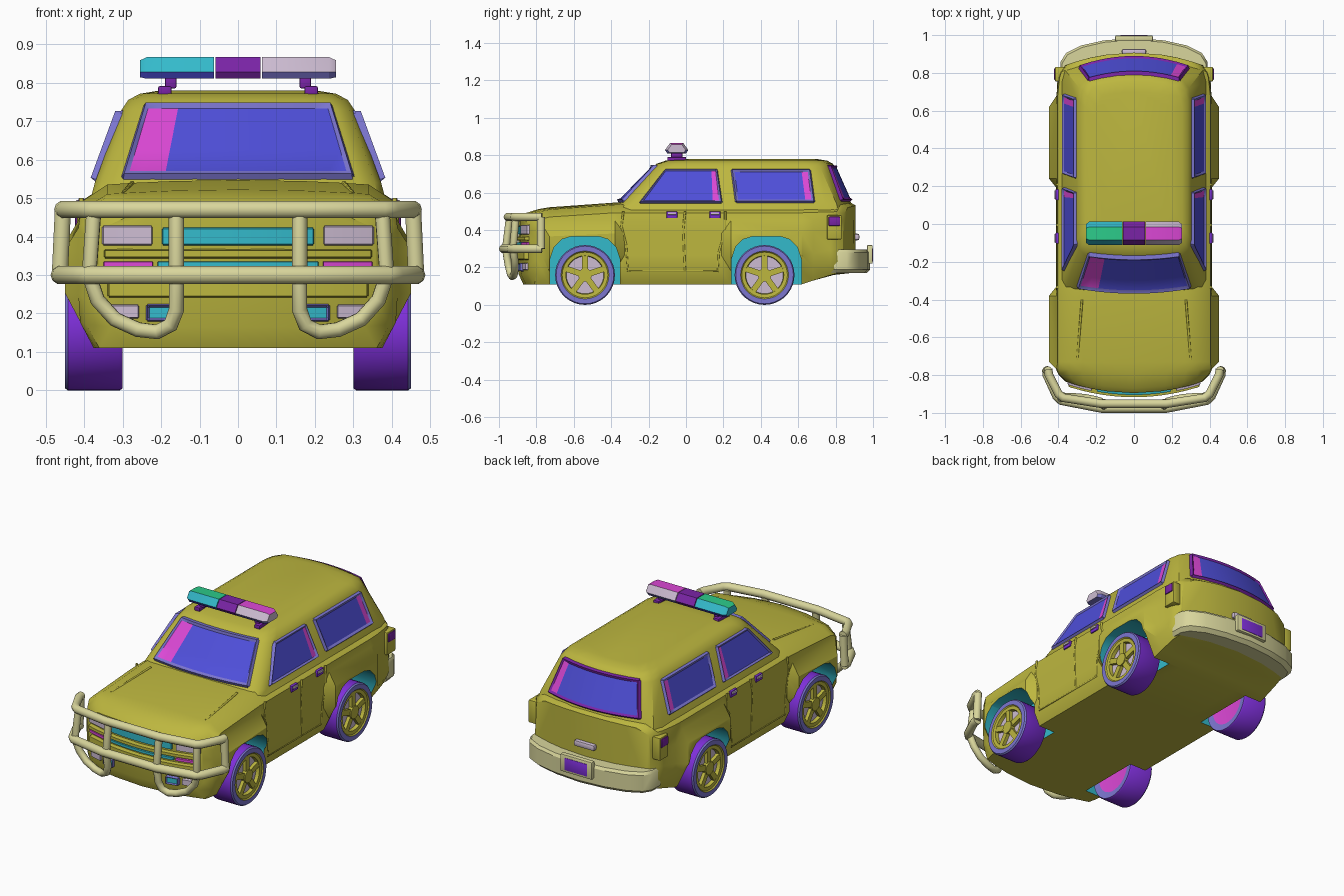
import bpy, bmesh, math
from mathutils import Vector, Matrix

if "Cube" in bpy.data.objects:
    bpy.data.objects.remove(bpy.data.objects["Cube"])

def mat(name, hexcol):
    c = [int(hexcol[i:i + 2], 16) / 255 for i in (0, 2, 4)]
    m = bpy.data.materials.new(name)
    m.diffuse_color = [*(((v + .055) / 1.055) ** 2.4 if v > .04 else v / 12.92 for v in c), 1]
    m.use_nodes = True
    m.node_tree.nodes["Principled BSDF"].inputs["Base Color"].default_value = m.diffuse_color
    return m

OLIVE, CREAM, PURPLE = mat("olive", "BDB73F"), mat("cream", "D9D69C"), mat("purple", "7A24A6")
VIOLET, LAVENDER, BLUE = mat("violet", "8030DC"), mat("lavender", "7C76D0"), mat("blue", "4F4FDA")
MAGENTA, CYAN = mat("magenta", "DC48D6"), mat("cyan", "34BACB")
GREEN, LILAC = mat("green", "2CCB8A"), mat("lilac", "CDBCD2")

def finish(name, bm, mats, recalc=True):
    if recalc:
        bmesh.ops.recalc_face_normals(bm, faces=bm.faces)
    me = bpy.data.meshes.new(name)
    bm.to_mesh(me)
    bm.free()
    for m in mats:
        me.materials.append(m)
    ob = bpy.data.objects.new(name, me)
    bpy.context.collection.objects.link(ob)
    return ob

def loft(bm, rings):
    vs = [[bm.verts.new(p) for p in r] for r in rings]
    n = len(rings[0])
    for a, b in zip(vs, vs[1:]):
        for i in range(n):
            bm.faces.new((a[i], a[(i + 1) % n], b[(i + 1) % n], b[i]))
    return vs

def mirrored(half):
    return half + [(-x, y, z) for x, y, z in half[-2:0:-1]]

def box(name, c, size, m, bevel=.006):
    bm = bmesh.new()
    bmesh.ops.create_cube(bm, size=1, matrix=Matrix.Translation(c) @ Matrix.Diagonal((*size, 1)))
    if bevel:
        bmesh.ops.bevel(bm, geom=bm.edges[:], offset=bevel, segments=2, affect='EDGES', profile=.5)
    return finish(name, bm, [m])

def tube(name, pts, r, m):
    cu = bpy.data.curves.new(name, 'CURVE')
    cu.dimensions, cu.bevel_depth, cu.bevel_resolution, cu.use_fill_caps = '3D', r, 3, True
    sp = cu.splines.new('POLY')
    sp.points.add(len(pts) - 1)
    for p, q in zip(sp.points, pts):
        p.co = (*q, 1)
    cu.materials.append(m)
    bpy.context.collection.objects.link(bpy.data.objects.new(name, cu))

def panel(name, corners, place, glass, frame=None, strip=None, f=.022, h=.006):
    """Framed pane that follows a curved surface: place(a, b, height) gives the 3D point."""
    bl, br, tr, tl = [Vector(c) for c in corners]
    fu, fv = f / (br - bl).length, f / (tl - bl).length
    def cuts(k, n):
        return [0, k / 2, k] + [k + (1 - 2 * k) * i / n for i in range(1, n)] + [1 - k, 1 - k / 2, 1]
    us, ws = cuts(fu, 12), cuts(fv, 3)
    nu, nv = len(us), len(ws)
    bm = bmesh.new()
    g = []
    for i, u in enumerate(us):
        g.append([])
        for j, v in enumerate(ws):
            d = min(i, j, nu - 1 - i, nv - 1 - j)
            uu, vv = u, v
            if i in (0, nu - 1) and j in (0, nv - 1):    # soften the corners
                uu, vv = u + (.5 - u) * fu, v + (.5 - v) * fv
            p = bl.lerp(br, uu).lerp(tl.lerp(tr, uu), vv)
            lift = (-.008, h + (.008 if frame else 0), h)[min(d, 2)]
            g[i].append(bm.verts.new(place(p.x, p.y, lift)))
    for i in range(nu - 1):
        for j in range(nv - 1):
            fc = bm.faces.new((g[i][j], g[i + 1][j], g[i + 1][j + 1], g[i][j + 1]))
            if min(i, j, nu - 2 - i, nv - 2 - j) < 2:
                fc.material_index = 1
            elif strip and strip[0] < (us[i] + us[i + 1]) / 2 < strip[1]:
                fc.material_index = 2
    bm.normal_update()
    c = (bl + tr) / 2
    out = Vector(place(c.x, c.y, 1)) - Vector(place(c.x, c.y, 0))
    bm.faces.ensure_lookup_table()
    if bm.faces[len(bm.faces) // 2].normal.dot(out) < 0:
        bmesh.ops.reverse_faces(bm, faces=bm.faces)
    return finish(name, bm, [glass, frame or glass, MAGENTA], False)

# Lower body: (y, half width, flare, bottom half width, bottom z, top z, bow)
stations = [(-.895, .36, 0, .33, .165, .45, .46), (-.87, .40, 0, .36, .11, .475, .46),
            (-.79, .415, 0, .37, .11, .50, .15), (-.73, .41, .04, .375, .11, .51, 0),
            (-.38, .41, .04, .375, .11, .535, 0), (-.33, .41, 0, .375, .11, .535, 0),
            (.19, .41, 0, .375, .11, .535, 0), (.24, .41, .04, .375, .11, .535, 0),
            (.62, .41, .04, .375, .11, .535, 0), (.68, .41, 0, .375, .13, .535, 0),
            (.79, .40, 0, .37, .16, .535, -.1), (.88, .39, 0, .36, .17, .535, -.5),
            (.907, .36, 0, .34, .18, .52, -.5)]
rings = []
for y, w, fl, wb, zb, zt, bow in stations:
    pts = [(wb * t, zb) for t in (0, .5, .8, 1)]
    pts += [(x, zb + (zt - zb) * k) for x, k in ((max(wb + .035, w - .005), .17), (w + fl, .36),
            (w + fl, .64), (w, .80), (w - .006, .90))]
    pts += [((w - .07) * t, zt + .012 * (1 - t * t)) for t in (1, .8, .5, 0)]
    rings.append(mirrored([(x, y + bow * x * x, z) for x, z in pts]))
bm = bmesh.new()
vs = loft(bm, rings)
for r in (vs[0], vs[-1]):
    for idx in ((0, 1, 11, 12), (1, 2, 10, 11), range(2, 11)):
        bm.faces.new([r[i] for i in idx])
        bm.faces.new([r[-i % len(r)] for i in idx])
bmesh.ops.triangulate(bm, faces=bm.faces)
body = finish("lower_body", bm, [OLIVE, CYAN])

# Wheel wells cut out of the body
AXLES = (-.54, .43)
bm = bmesh.new()
for yc in AXLES:
    for s in (1, -1):
        arch = [(-.188, .05), (-.188, .24), (-.165, .31), (-.125, .35), (-.07, .367)]
        arch += [(-a, b) for a, b in arch[::-1]]
        r = loft(bm, [[(s * x, yc + a, b) for a, b in arch] for x in (.27, .6)])
        bm.faces.new(r[0])
        bm.faces.new(r[1])
for fc in bm.faces:
    fc.material_index = 1
cutter = finish("wheel_well_cutter", bm, [OLIVE, CYAN])
cutter.hide_render = True
md = body.modifiers.new("wells", 'BOOLEAN')
md.object, md.operation, md.solver = cutter, 'DIFFERENCE', 'EXACT'
bpy.context.view_layer.objects.active = body
bpy.ops.object.modifier_apply(modifier="wells")
bpy.data.objects.remove(cutter)

# Cabin: (z, half width, front y, rear y)
rings = []
for z, w, yf, yr in [(.49, .385, -.41, .90), (.54, .372, -.37, .885), (.73, .302, -.185, .80),
                     (.755, .285, -.157, .785), (.771, .255, -.11, .755), (.78, .20, .0, .70)]:
    half = [(t * w, yf + .3 * (t * w) ** 2, z) for t in (0, .3, .6, .85)]
    half += [(.955 * w, yf + .05, z), (w, yf + .10, z), (w, yr - .14, z), (.96 * w, yr - .08, z)]
    half += [(t * w, yr - .6 * (t * w) ** 2, z) for t in (.85, .6, .3, 0)]
    rings.append(mirrored(half))
bm = bmesh.new()
vs = loft(bm, rings)
bm.faces.new(vs[0])
bm.faces.new(vs[-1])
finish("cabin", bm, [OLIVE])

# Windows
panel("windshield", [(-.31, .545), (.31, .545), (.245, .75), (-.245, .75)],
      lambda x, z, h: (x, -.37 + (z - .54) * .974 + .3 * x * x - h, z + h * .6), BLUE, LAVENDER, (0, .2))
panel("rear_window", [(-.30, .55), (.30, .55), (.245, .75), (-.245, .75)],
      lambda x, z, h: (x, .885 - (z - .54) * .447 - .6 * x * x + h, z + h * .3), BLUE, PURPLE, (.88, 1))
front_px, tail_y = [(-.26, .54), (.20, .54), (.17, .73), (-.11, .73)], .9
for s in (1, -1):
    def side(y, z, h, s=s):
        return (s * (.372 - (z - .54) * .368 + h), y, z + h * .3)
    panel("front_side_window", front_px, side, BLUE, LAVENDER, (.84, 1))
    panel("rear_side_window", [(.26, .54), (.695, .54), (.67, .73), (.235, .73)], side, BLUE, LAVENDER, (.9, 1))

# Front fascia: grille, lamps, bars
def nose(x, z, h):
    return (x, -.895 + .46 * x * x - h, z)
def nose_panel(name, x0, x1, z0, z1, m, frame=None, h=.01, f=.01):
    panel(name, [(x0, z0), (x1, z0), (x1, z1), (x0, z1)], nose, m, frame, None, f, h)
nose_panel("grille", -.20, .20, .375, .425, CYAN)
nose_panel("lower_grille", -.21, .21, .318, .336, CYAN, f=.004)
nose_panel("grille_bar", -.35, .35, .342, .368, OLIVE, h=.022)
nose_panel("bumper_bar", -.34, .34, .24, .31, OLIVE, h=.022)
for s in (1, -1):
    def pair(a, b):
        return (min(s * a, s * b), max(s * a, s * b))
    nose_panel("headlight", *pair(.22, .355), .375, .43, LILAC, h=.012)
    nose_panel("turn_signal", *pair(.22, .35), .318, .336, MAGENTA, f=.004)
    nose_panel("fog_light", *pair(.255, .335), .185, .225, LILAC, h=.014)
    nose_panel("bumper_vent", *pair(.165, .24), .178, .226, CYAN, LAVENDER, h=.01)

# Bull bar
def across(pts):
    return [(-x, y, z) for x, y, z in pts] + pts[::-1]
tube("bull_bar_top", across([(.455, -.77, .47), (.45, -.80, .47), (.40, -.90, .47), (.375, -.92, .47),
                             (.17, -.952, .47)]), .023, CREAM)
tube("bull_bar_bottom", across([(.463, -.77, .30), (.46, -.80, .30), (.41, -.91, .30), (.385, -.935, .30),
                                (.17, -.976, .30)]), .024, CREAM)
for s in (1, -1):
    tube("bull_bar_side_post", [(s * .455, -.775, .47), (s * .463, -.775, .30)], .022, CREAM)
    loop = [(.16, -.945, .46), (.16, -.965, .30), (.16, -.95, .21), (.175, -.94, .17), (.21, -.93, .152),
            (.26, -.92, .158), (.32, -.915, .185), (.365, -.915, .235), (.387, -.925, .30), (.375, -.91, .46)]
    tube("bull_bar_loop", [(s * x, y, z) for x, y, z in loop], .02, CREAM)

# Rear bumper, plate and handle
plan = [(.39, .79), (.388, .86), (.36, .905), (.28, .945), (.16, .972), (0, .985)]
bm = bmesh.new()
r = loft(bm, [[(x * k, y - d, z) for x, y in plan] + [(-x * k, y - d, z) for x, y in plan[-2::-1]]
              for z, k, d in ((.17, .96, .02), (.19, 1, 0), (.28, 1, 0), (.295, .98, .01))])
bm.faces.new(r[0])
bm.faces.new(r[-1])
finish("rear_bumper", bm, [CREAM])
box("plate_holder", (0, .983, .27), (.20, .03, .10), CREAM)
box("number_plate", (0, .996, .268), (.145, .008, .07), VIOLET, .002)
box("tailgate_handle", (0, .912, .363), (.13, .03, .035), LILAC, .01)

# Side details: tail lights, door handles, door seams, hood creases
for s in (1, -1):
    box("tail_light_base", (s * .393, .793, .415), (.05, .078, .13), OLIVE)
    box("tail_light", (s * .395, .793, .447), (.058, .062, .05), PURPLE)
    for y in (-.075, .155):
        box("door_handle_plate", (s * .407, y, .482), (.016, .058, .036), VIOLET, .004)
        box("door_handle", (s * .412, y, .488), (.02, .045, .014), LILAC, .004)
    for seam in ([(-.335, .50), (-.345, .42), (-.32, .32), (-.31, .18), (.17, .18), (.175, .28), (.21, .40), (.21, .50)],
                 [(-.005, .50), (-.015, .40), (-.005, .18)]):
        tube("door_seam", [(s * .407, y, z) for y, z in seam], .006, OLIVE)
    tube("hood_crease", [(s * .275, -.40, .539), (s * .30, -.72, .509)], .006, OLIVE)

# Wheels: one lathed profile of (radius, x, colour of the next band)
profile = [(.001, .306, 0), (.118, .306, 1), (.155, .30, 2), (.16, .308, 2), (.16, .442, 1), (.154, .45, 1),
           (.128, .45, 3), (.122, .444, 3), (.103, .442, 3), (.10, .422, 4), (.001, .422, 4)]
for yc in AXLES:
    yc -= .01 if yc > 0 else 0
    for s in (1, -1):
        bm = bmesh.new()
        N = 36
        vs = loft(bm, [[(s * x, yc + r * math.cos(2 * math.pi * k / N), .16 + r * math.sin(2 * math.pi * k / N))
                        for k in range(N)] for r, x, _ in profile])
        bm.faces.ensure_lookup_table()
        for i, fc in enumerate(bm.faces):
            fc.material_index = profile[i // N][2]
        finish("wheel", bm, [MAGENTA, LAVENDER, VIOLET, OLIVE, LILAC])
        bm = bmesh.new()
        for k in range(5):
            rot = Matrix.Translation((s * .43, yc, .16)) @ Matrix.Rotation(k * math.tau / 5 + math.pi / 2, 4, 'X')
            bmesh.ops.create_cube(bm, size=1, matrix=rot @ Matrix.Translation((0, .06, 0)) @ Matrix.Diagonal((.022, .10, .032, 1)))
        bmesh.ops.create_cone(bm, cap_ends=True, segments=20, radius1=.036, radius2=.036, depth=.03,
                              matrix=Matrix.Translation((s * .432, yc, .16)) @ Matrix.Rotation(math.pi / 2, 4, 'Y'))
        finish("wheel_spokes", bm, [OLIVE])

# Roof light bar: three lenses coloured by face direction, on two mounts
lens = [(-.10, .81), (-.112, .828), (-.085, .866), (-.015, .866), (.012, .828), (.0, .81)]
for name, x0, x1, e0, e1, cols in (("light_bar_left", -.255, -.062, .78, 1, (GREEN, CYAN, BLUE)),
                                   ("light_bar_centre", -.058, .058, 1, 1, (PURPLE,) * 3),
                                   ("light_bar_right", .062, .255, 1, .78, (MAGENTA, LILAC, LAVENDER))):
    bm = bmesh.new()
    xs = [(x0, e0), (x0 + .018, 1), (x1 - .018, 1), (x1, e1)]
    r = loft(bm, [[(x, -.05 + (y + .05) * k, .828 + (z - .828) * k) for y, z in lens] for x, k in xs])
    bm.faces.new(r[0])
    bm.faces.new(r[-1])
    bmesh.ops.recalc_face_normals(bm, faces=bm.faces)
    for fc in bm.faces:
        fc.material_index = 2 if fc.calc_center_median().z < .826 else 0 if fc.normal.z > .9 else 1
    finish(name, bm, cols)
for s in (1, -1):
    box("light_bar_foot", (s * .19, -.05, .778), (.035, .10, .025), PURPLE, .004)
    box("light_bar_mount", (s * .175, -.05, .80), (.03, .06, .03), PURPLE, .004)

# Smooth shading with sharp edges kept
bpy.ops.object.select_all(action='DESELECT')
for ob in bpy.context.scene.objects:
    if ob.type == 'MESH':
        ob.select_set(True)
        bpy.context.view_layer.objects.active = ob
bpy.ops.object.shade_smooth_by_angle(angle=math.radians(32))
